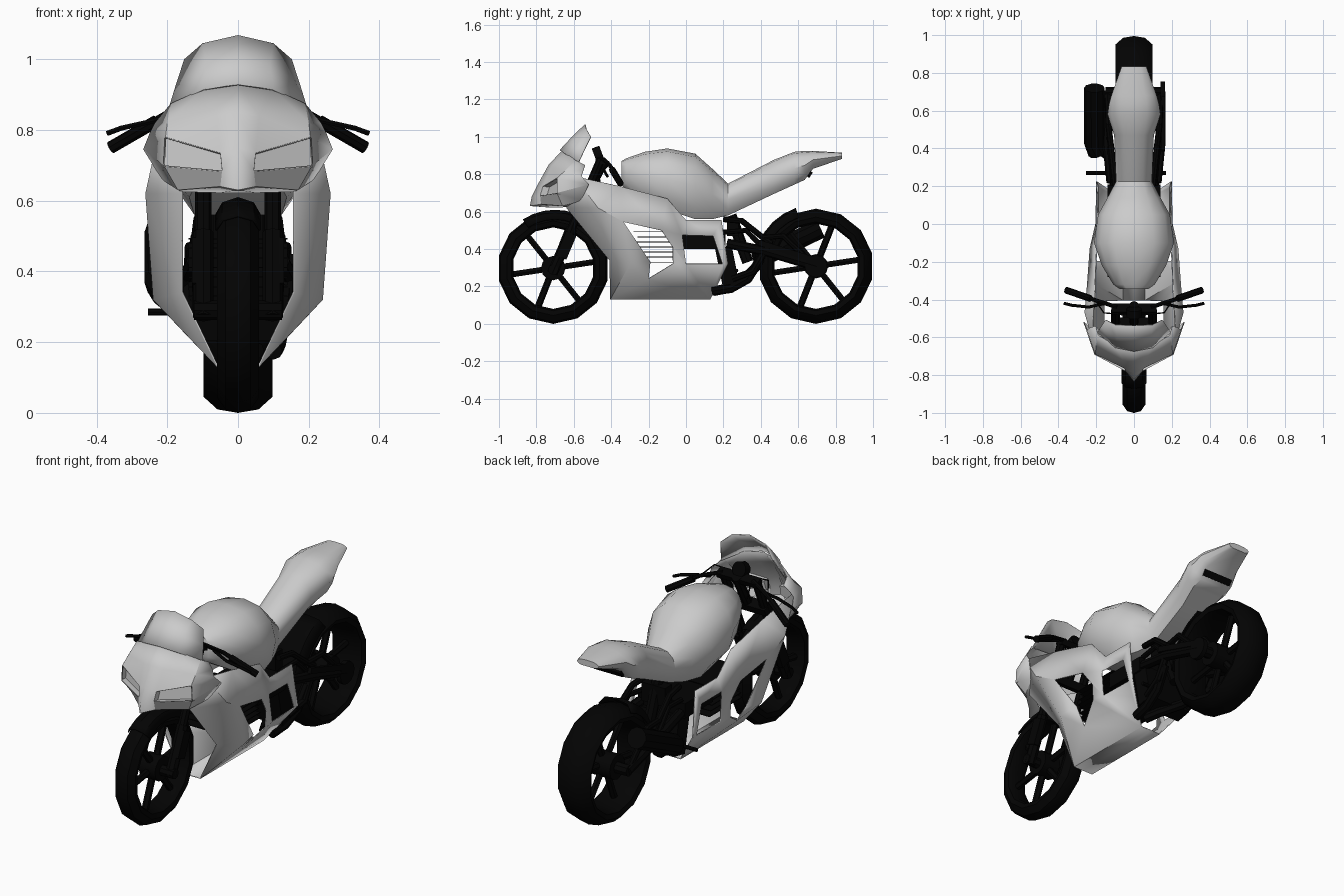
import bpy, bmesh, math
from mathutils import Vector, Matrix

if "Cube" in bpy.data.objects:
    bpy.data.objects.remove(bpy.data.objects["Cube"])

black = bpy.data.materials.new("black")
black.diffuse_color = (0.001, 0.001, 0.001, 1)
black.use_nodes = True
black.node_tree.nodes["Principled BSDF"].inputs["Base Color"].default_value = black.diffuse_color


def finish(name, bm, mat=None, mirror=False, thick=0, smooth=35):
    bmesh.ops.recalc_face_normals(bm, faces=bm.faces)
    me = bpy.data.meshes.new(name)
    bm.to_mesh(me)
    bm.free()
    ob = bpy.data.objects.new(name, me)
    bpy.context.collection.objects.link(ob)
    if mat:
        me.materials.append(mat)
    bpy.ops.object.select_all(action='DESELECT')
    ob.select_set(True)
    bpy.context.view_layer.objects.active = ob
    if smooth:
        bpy.ops.object.shade_smooth_by_angle(angle=math.radians(smooth))
    if mirror:
        m = ob.modifiers.new("mirror", 'MIRROR')
        m.use_clip = True
    if thick:
        s = ob.modifiers.new("thickness", 'SOLIDIFY')
        s.thickness = thick
    return ob


def grid(rows, wrap_rows=False, wrap_cols=False, caps=False):
    bm = bmesh.new()
    vs = [[bm.verts.new(p) for p in r] for r in rows]
    nr, nc = len(vs), len(vs[0])
    for i in range(nr if wrap_rows else nr - 1):
        for j in range(nc if wrap_cols else nc - 1):
            a, b = vs[i], vs[(i + 1) % nr]
            bm.faces.new((a[j], a[(j + 1) % nc], b[(j + 1) % nc], b[j]))
    if caps:
        bm.faces.new(vs[0])
        bm.faces.new(vs[-1])
    return bm


def tube(name, pts, r, n=8):
    pts = [Vector(p) for p in pts]
    rows = []
    for i, p in enumerate(pts):
        d = (pts[min(i + 1, len(pts) - 1)] - pts[max(i - 1, 0)]).normalized()
        u = d.cross(Vector((0, 0, 1)) if abs(d.z) < 0.9 else Vector((1, 0, 0))).normalized()
        w = d.cross(u)
        rows.append([p + (u * math.cos(a) + w * math.sin(a)) * r
                     for a in (2 * math.pi * k / n for k in range(n))])
    return finish(name, grid(rows, wrap_cols=True, caps=True), black)


def box(name, c, size, tilt=0):
    bm = bmesh.new()
    bmesh.ops.create_cube(bm, size=1, matrix=Matrix.Translation(c)
                          @ Matrix.Rotation(tilt, 4, 'X') @ Matrix.Diagonal((*size, 1)))
    return finish(name, bm, black, smooth=0)


def arc(cy, cz, r, a0, a1, xs, n):
    rows = []
    for k in range(n):
        a = a0 + (a1 - a0) * k / (n - 1)
        rows.append([(x, cy + (r - d) * math.cos(a), cz + (r - d) * math.sin(a)) for x, d in xs])
    return rows


# wheels: lathed tyre, hub and six spokes
def wheel(name, cy, R, w, sides=14):
    prof = [(-w, .045), (-w * .6, .01), (0, 0), (w * .6, .01), (w, .045), (w * .9, .07),
            (w * .55, .08), (-w * .55, .08), (-w * .9, .07)]
    step = 2 * math.pi / sides
    finish(name + "_tyre", grid(arc(cy, R, R, -math.pi / 2, 1.5 * math.pi - step, prof, sides),
                                True, True), black)
    tube(name + "_hub", [(-w * .8, cy, R), (w * .8, cy, R)], .065, 12)
    for k in range(6):
        a = k * math.pi / 3 + .15
        d = Vector((0, math.cos(a), math.sin(a)))
        c = Vector((0, cy, R))
        tube(name + "_spoke", [c + d * .04, c + d * (R - .07)], .018, 6)


wheel("front_wheel", -.71, .298, .06)
wheel("rear_wheel", .695, .308, .097)
tube("front_axle", [(-.125, -.71, .29), (.125, -.71, .29)], .028)
tube("rear_axle", [(-.15, .695, .308), (.15, .695, .308)], .03)
finish("front_fender", grid(arc(-.70, .295, .315, 1.0, 2.15, [(-.065, .05), (-.045, .015), (0, 0), (.045, .015),
       (.065, .05)], 7)), black, thick=.006)
finish("rear_hugger", grid(arc(.693, .307, .33, 1.9, 3.0, [(-.1, .05), (-.07, .01), (0, 0), (.07, .01),
       (.1, .05)], 6)), black, thick=.008)

# tank, seat and tail: one lofted body (y, half width, top, bottom)
body = [(-.345, .075, .87, .74), (-.32, .11, .885, .72), (-.22, .17, .92, .66), (-.10, .212, .938, .61),
        (.05, .19, .91, .56), (.14, .14, .83, .56), (.225, .095, .75, .58), (.47, .105, .877, .695),
        (.58, .14, .92, .745), (.635, .132, .925, .77), (.68, .12, .925, .83), (.835, .065, .915, .882)]
rows = []
for y, w, t, b in body:
    h = t - b
    half = [(.5 * w, t - .05 * h), (.85 * w, t - .22 * h), (w, t - .5 * h), (.88 * w, b + .18 * h), (.65 * w, b)]
    rows.append([(0, y, t)] + [(x, y, z) for x, z in half] + [(-x, y, z) for x, z in reversed(half)])
finish("tank_seat_tail", grid(rows, wrap_cols=True, caps=True), smooth=40)
box("tail_light", (0, .66, .80), (.17, .02, .035), -.6)

# nose cowl with a centre ridge and recessed headlights
cowl = grid([[(0, -.66, .93), (.10, -.645, .915), (.19, -.59, .875), (.205, -.54, .85)],
             [(0, -.735, .85), (.06, -.72, .84), (.20, -.645, .82), (.235, -.55, .82)],
             [(0, -.79, .75), (.05, -.765, .735), (.205, -.69, .78), (.25, -.56, .79)],
             [(0, -.825, .68), (.045, -.78, .685), (.21, -.69, .70), (.268, -.52, .745)],
             [(0, -.835, .63), (.05, -.775, .64), (.17, -.66, .63), (.215, -.56, .66)],
             [(0, -.73, .622), (.05, -.70, .622), (.16, -.62, .625), (.20, -.54, .66)]])
cowl.faces.ensure_lookup_table()
lamp = cowl.faces[7]
bmesh.ops.inset_region(cowl, faces=[lamp], thickness=.005)
back = bmesh.ops.extrude_face_region(cowl, geom=[lamp])['geom']
bmesh.ops.delete(cowl, geom=[lamp], context='FACES_ONLY')
bmesh.ops.translate(cowl, verts=[v for v in back if isinstance(v, bmesh.types.BMVert)], vec=(0, .035, -.004))
finish("nose_cowl", cowl, mirror=True, thick=.004, smooth=28)

# windscreen
finish("windscreen", grid([[(0, -.675, .93), (.10, -.655, .915), (.195, -.575, .865)],
                           [(0, -.61, 1.0), (.09, -.60, .985), (.175, -.545, .93)],
                           [(0, -.54, 1.068), (.10, -.535, 1.045), (.152, -.51, 1.0)]]),
       mirror=True, thick=.005)

# side fairing: half shell with two windows, mirrored
pts = [(.16, -.64, .62), (.225, -.60, .79), (.21, -.35, .735), (.20, -.10, .67), (.19, 0, .555),
       (.19, .19, .555), (.262, -.47, .62), (.25, -.335, .545), (.235, -.13, .50), (.22, -.07, .41),
       (.215, -.07, .32), (.165, -.2, .24), (.225, -.19, .33), (.16, -.41, .34), (.06, -.405, .13),
       (.06, .13, .13), (.20, .225, .32), (.205, .0, .32), (.20, -.02, .475), (.195, .145, .47),
       (.20, .195, .32), (.24, -.30, .32), (0, -.405, .13), (0, .13, .13)]
faces = [(0, 1, 6), (1, 2, 6), (0, 6, 13), (6, 7, 21, 13), (2, 7, 6), (2, 3, 8, 7), (3, 4, 18, 8),
         (8, 18, 17, 9), (9, 17, 10), (4, 5, 19, 18), (5, 16, 20, 19), (7, 12, 21), (12, 11, 21),
         (13, 21, 14), (21, 11, 14), (11, 15, 14), (11, 10, 15), (10, 17, 15), (17, 20, 15),
         (20, 16, 15), (14, 15, 23, 22)]
bm = bmesh.new()
vs = [bm.verts.new(p) for p in pts]
for f in faces:
    bm.faces.new([vs[i] for i in f])
finish("side_fairing", bm, mirror=True, thick=.006)

# engine, cooling fins and gearbox
box("engine_block", (0, .09, .44), (.28, .24, .08))
box("gearbox", (0, .22, .31), (.26, .09, .2), .2)
for k in range(7):
    box("cooling_fin", (0, -.14, .33 + k * .027), (.28, .28 - .02 * (k % 3), .004))
box("rear_shock_mount", (0, .25, .52), (.14, .06, .1))
tube("rear_shock", [(0, .24, .58), (0, .33, .33)], .03)

# frame tubes, swingarm, axle carriers on both sides
for s in (1, -1):
    tube("subframe", [(s * .10, .2, .56), (s * .11, .3, .55), (s * .12, .4, .47), (s * .13, .46, .43)], .016)
    tube("frame_brace", [(s * .11, .2, .49), (s * .12, .32, .5), (s * .13, .42, .4)], .014)
    tube("swingarm", [(s * .12, .22, .43), (s * .14, .42, .39), (s * .14, .70, .307)], .026)
    tube("swingarm_strut", [(s * .14, .69, .307), (s * .135, .52, .47), (s * .12, .40, .46)], .016)
    tube("lower_arm", [(s * .12, .25, .24), (s * .14, .36, .28), (s * .14, .42, .39)], .02)
    tube("foot_peg", [(s * .13, .27, .285), (s * (.255 if s < 0 else .17), .27, .285)], .01)
    # fork legs with lower sleeves and calipers
    tube("fork_leg", [(s * .098, -.71, .28), (s * .098, -.455, .88)], .023)
    tube("fork_sleeve", [(s * .098, -.715, .27), (s * .098, -.61, .51)], .029)
    box("brake_caliper", (s * .115, -.64, .42), (.03, .06, .14), -.4)
    # handlebar, lever and cable
    tube("handlebar", [(s * .09, -.44, .88), (s * .20, -.405, .845), (s * .26, -.385, .81)], .011)
    tube("grip", [(s * .23, -.395, .825), (s * .36, -.35, .75)], .018)
    tube("lever", [(s * .15, -.42, .85), (s * .24, -.44, .825), (s * .33, -.43, .805), (s * .37, -.42, .79)], .008, 6)
    tube("cable", [(s * .2, -.41, .845), (s * .16, -.47, .89), (s * .06, -.48, .88), (s * .04, -.46, .76)], .004, 5)

# steering head and gauge
box("triple_clamp", (0, -.45, .87), (.24, .05, .03), -.4)
box("lower_clamp", (0, -.53, .70), (.24, .06, .04), -.4)
tube("steering_stem", [(0, -.54, .68), (0, -.43, .88)], .025)
tube("gauge", [(0, -.49, .90), (0, -.45, .915)], .04, 12)

# exhaust on the left, chain guard on the right
tube("exhaust_pipe", [(.05, .15, .175), (.02, .22, .19), (-.06, .3, .23), (-.16, .38, .31), (-.20, .44, .37)], .026)
tube("header_pipe", [(.10, .14, .175), (.11, .24, .19), (.12, .33, .24), (.13, .40, .35)], .025)
tube("silencer", [(-.19, .38, .34), (-.21, .43, .37), (-.21, .72, .51)], .055, 10)
box("chain_guard", (.155, .55, .385), (.02, .34, .03), -.3)
tube("sprocket", [(.14, .695, .308), (.165, .695, .308)], .06, 12)
